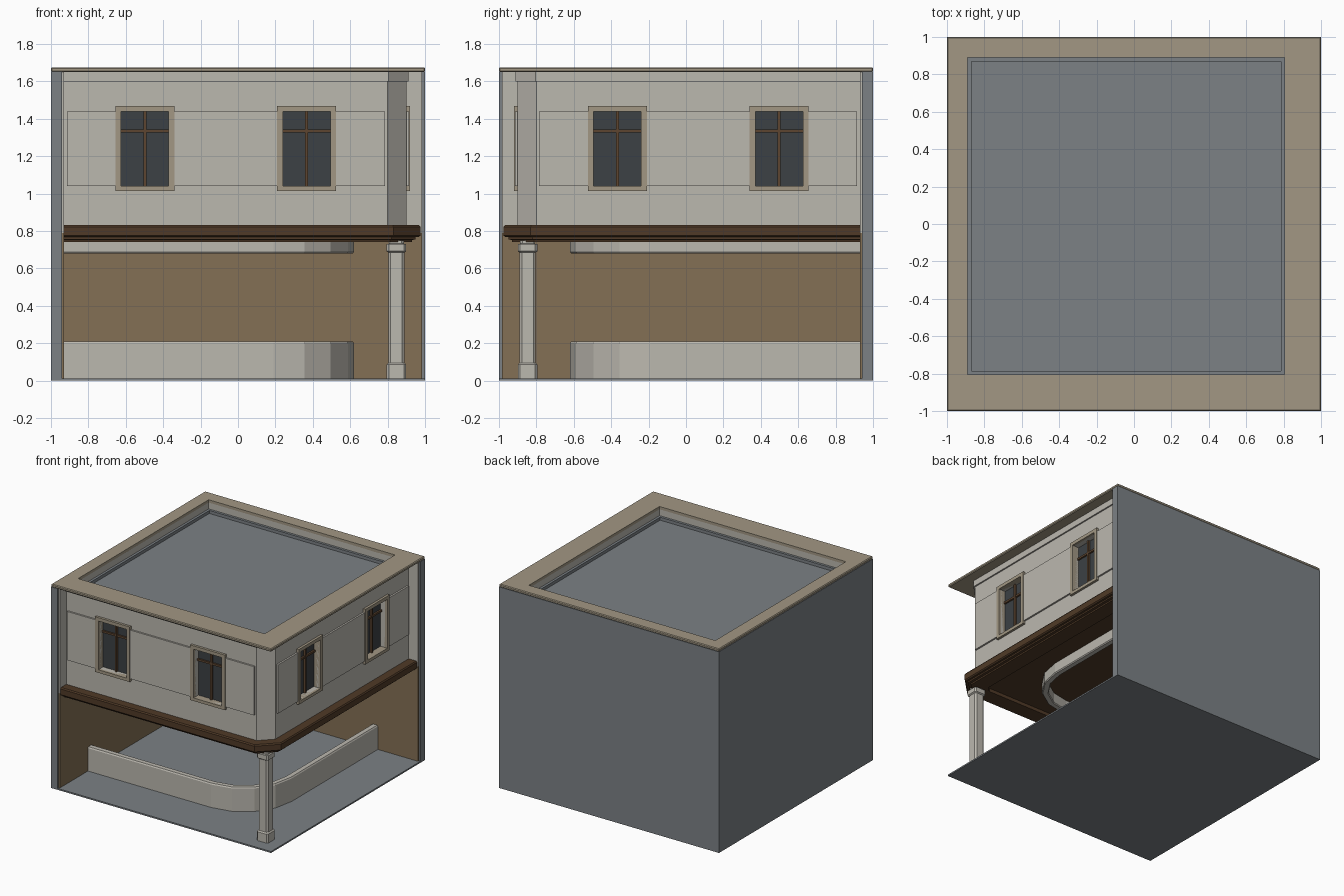
import bpy, bmesh, math

if "Cube" in bpy.data.objects:
    bpy.data.objects.remove(bpy.data.objects["Cube"])


def material(name, r, g, b):
    m = bpy.data.materials.new(name)
    m.diffuse_color = (r, g, b, 1)
    m.use_nodes = True
    m.node_tree.nodes["Principled BSDF"].inputs["Base Color"].default_value = m.diffuse_color
    return m


SLATE = material("slate", .2, .22, .235)
PLASTER = material("plaster", .5, .48, .43)
TAN = material("tan_stone", .36, .31, .23)
BROWN = material("brown_wall", .23, .16, .09)
DARK = material("dark_wood", .08, .042, .02)
GLASS = material("glass", .045, .052, .058)
WOOD = material("window_wood", .11, .06, .03)


def finish(name, bm, mat):
    bmesh.ops.recalc_face_normals(bm, faces=bm.faces)
    me = bpy.data.meshes.new(name)
    bm.to_mesh(me)
    bm.free()
    ob = bpy.data.objects.new(name, me)
    bpy.context.collection.objects.link(ob)
    if mat:
        me.materials.append(mat)
    return ob


def boxes(name, bounds, mat):
    """One object from boxes given as (x0, x1, y0, y1, z0, z1)."""
    bm = bmesh.new()
    for x0, x1, y0, y1, z0, z1 in bounds:
        vs = bmesh.ops.create_cube(bm, size=1)["verts"]
        for v in vs:
            v.co = (x1 if v.co.x > 0 else x0, y1 if v.co.y > 0 else y0,
                    z1 if v.co.z > 0 else z0)
    return finish(name, bm, mat)


def both(bounds):
    """Add the copies mirrored across the diagonal (front <-> right side)."""
    return bounds + [(-b[3], -b[2], -b[1], -b[0], b[4], b[5]) for b in bounds]


def loft(name, rings, mat, loop=False):
    """Skin closed rings of points; cap the ends."""
    bm = bmesh.new()
    rows = [[bm.verts.new(p) for p in r] for r in rings]
    for a, b in zip(rows, rows[1:]):
        for i in range(len(a)):
            j = (i + 1) % len(a)
            bm.faces.new((a[i], a[j], b[j], b[i]))
    bm.faces.new(rows[0])
    bm.faces.new(rows[-1])
    return finish(name, bm, mat)


def facade_path(d):
    """Facade line with chamfered corner, offset outward by d."""
    k = 0.414 * d
    return [(-.935, -.9 - d), (.8 + k, -.9 - d), (.9 + d, -.8 - k), (.9 + d, .935)]


def counter_path(d):
    """Inner counter line with a rounded corner in four segments."""
    arc = [(.19 + (.43 + d) * math.sin(t), -.19 - (.43 + d) * math.cos(t))
           for t in (i * math.pi / 8 for i in range(5))]
    return [(-.935, -.62 - d)] + arc + [(.62 + d, .935)]


def sweep(name, path, profile, mat):
    cols = [[(x, y, z) for x, y in path(d)] for d, z in profile]
    return loft(name, list(zip(*cols)), mat)


def prism(name, z0, z1, mat):
    plan = facade_path(0) + [(-.935, .935)]
    return loft(name, [[(x, y, z) for x, y in plan] for z in (z0, z1)], mat)


def cut(ob, bounds):
    cutter = boxes("cutter", bounds, None)
    cutter.hide_render = True
    mod = ob.modifiers.new("cut", "BOOLEAN")
    mod.operation, mod.solver, mod.object = "DIFFERENCE", "EXACT", cutter
    bpy.context.view_layer.objects.active = ob
    bpy.ops.object.modifier_apply(modifier="cut")
    bpy.data.objects.remove(cutter)


# Floor and the two closed party walls with their inner linings
boxes("floor", [(-1, 1, -1, 1, 0, .012)], SLATE)
boxes("party_walls", [(-1, -.94, -1, 1, 0, 1.652), (-.94, 1, .94, 1, 0, 1.652)], SLATE)
boxes("lower_lining", both([(-.95, -.93, -.985, .94, .01, .79)]), BROWN)
boxes("upper_lining", both([(-.95, -.93, -.985, .94, .79, 1.652)]), PLASTER)

# Upper storey, with window recesses and roof well
WX = (-.498, .367)
upper = prism("upper_storey", .785, 1.652, PLASTER)
cut(upper, both([(c - .127, c + .127, -.95, -.85, 1.04, 1.44) for c in WX]))
cut(upper, [(-.89, .805, -.805, .89, 1.56, 1.8)])
prism("ceiling", .768, .79, DARK)

# Raised wall panels between windows
edges = [(-.915, WX[0] - .13), (WX[0] + .13, WX[1] - .13), (WX[1] + .13, .785)]
boxes("wall_panels", both([(a, b, -.914, -.89, 1.04, 1.44) for a, b in edges]), PLASTER)

# Windows: frame, glass, glazing bars
frames, panes, bars = [], [], []
for c in WX:
    for s in (-1, 1):
        x0, x1 = sorted((c + s * .127, c + s * .158))
        frames.append((x0, x1, -.92, -.86, 1.015, 1.468))
    frames += [(c - .127, c + .127, -.92, -.86, 1.44, 1.468),
               (c - .127, c + .127, -.92, -.86, 1.015, 1.04)]
    panes.append((c - .127, c + .127, -.858, -.845, 1.04, 1.44))
    bars += [(c - .008, c + .008, -.875, -.85, 1.04, 1.44),
             (c - .127, c + .127, -.872, -.85, 1.328, 1.344)]
boxes("window_frames", both(frames), TAN)
boxes("window_glass", both(panes), GLASS)
boxes("window_bars", both(bars), WOOD)

# Cornice below the roof and timber band between storeys
sweep("cornice", facade_path, [(-.02, 1.6), (.012, 1.6), (.012, 1.652), (-.02, 1.652)], PLASTER)
sweep("timber_band", facade_path,
      [(-.02, .832), (.068, .832), (.075, .822), (.075, .775), (.066, .767), (.05, .767),
       (.05, .755), (.03, .752), (.03, .74), (-.1, .74), (-.1, .785), (-.02, .785)], DARK)

# Roof slab ring, ledge and sunken roof surface
slab = boxes("roof_slab", [(-1, 1, -1, 1, 1.65, 1.675)], TAN)
bev = slab.modifiers.new("bevel", "BEVEL")
bev.width, bev.segments = .006, 1
bpy.context.view_layer.objects.active = slab
bpy.ops.object.modifier_apply(modifier="bevel")
cut(slab, [(-.89, .805, -.805, .89, 1.6, 1.7)])
boxes("roof_ledge", both([(-.89, -.87, -.805, .89, 1.55, 1.6),
                          (.785, .805, -.805, .89, 1.55, 1.6)]), SLATE)
boxes("roof_surface", [(-.89, .805, -.805, .89, 1.55, 1.575)], SLATE)

# Low counter wall and matching ceiling bulkhead
sweep("counter", counter_path, [(-.05, .01), (0, .01), (0, .2), (-.006, .21),
                                (-.044, .21), (-.05, .2)], PLASTER)
sweep("bulkhead", counter_path, [(-.05, .77), (0, .77), (0, .688), (-.006, .68),
                                 (-.044, .68), (-.05, .688)], PLASTER)


# Corner column: chamfered square sections
def section(h, z, c=.012):
    q = [(h - c, -h), (h, c - h), (h, h - c), (h - c, h),
         (c - h, h), (-h, h - c), (-h, c - h), (c - h, -h)]
    return [(.847 + x, -.847 + y, z) for x, y in q]


col = [(.052, .01), (.052, .085), (.043, .095), (.043, .685), (.052, .692),
       (.052, .73), (.04, .732), (.04, .75)]
loft("corner_column", [section(h, z) for h, z in col], PLASTER)
